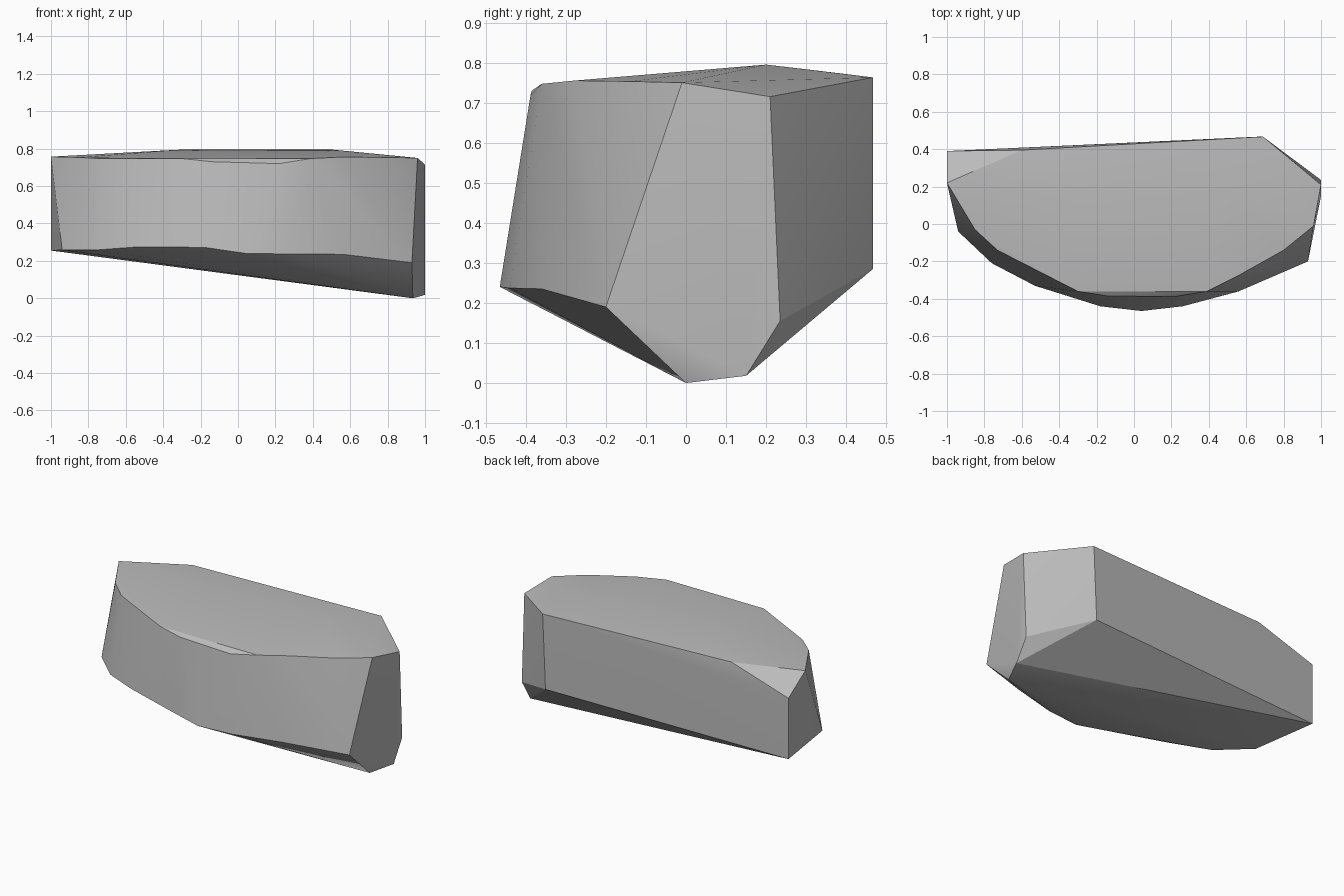
import bpy
import bmesh
import math

cube = bpy.data.objects.get("Cube")
if cube:
    bpy.data.objects.remove(cube, do_unlink=True)

# Upper rim of the curved front wall, left end to right end
upper_rim = [(-1, .22, .757), (-.85, -.03, .753), (-.73, -.14, .746),
             (-.3, -.36, .747), (.39, -.36, .747), (.55, -.28, .755),
             (.8, -.14, .753), (.96, -.01, .75)]
# Chipped lip at the front of the top
chip = [(-.14, -.385, .73), (.22, -.388, .72)]
# Lower rim of the front wall
lower_rim = [(-.94, -.04, .258), (-.76, -.21, .258), (-.53, -.33, .275),
             (-.18, -.44, .272), (.04, -.465, .24), (.26, -.44, .237),
             (.56, -.36, .235), (.93, -.2, .19)]
# Broken back wall, including the cut corner
back = [(1, .21, .715), (.69, .467, .763), (.67, .467, .285), (1, .235, .155),
        (-.6, .395, .772), (-1, .39, .645), (-1, .39, .255)]
# Low keel point and slight crown
keel = [(.935, 0, 0), (1, .15, .018)]
crown = [(-.3, .2, .795), (.5, .2, .795), (.1, .1, .79)]

bm = bmesh.new()
for co in upper_rim + chip + lower_rim + back + keel + crown:
    bm.verts.new(co)
result = bmesh.ops.convex_hull(bm, input=bm.verts[:])
loose = [v for v in bm.verts if not v.link_faces]
bmesh.ops.delete(bm, geom=loose, context='VERTS')
bmesh.ops.dissolve_limit(bm, angle_limit=math.radians(1),
                         verts=bm.verts[:], edges=bm.edges[:])
bmesh.ops.recalc_face_normals(bm, faces=bm.faces[:])
mesh = bpy.data.meshes.new("rock_slab")
bm.to_mesh(mesh)
bm.free()

# Plain stone colour
stone = bpy.data.materials.new("stone_grey")
stone.use_nodes = True
colour = (.5, .5, .5, 1)
stone.diffuse_color = colour
stone.node_tree.nodes["Principled BSDF"].inputs["Base Color"].default_value = colour
mesh.materials.append(stone)

rock = bpy.data.objects.new("rock_slab", mesh)
bpy.context.collection.objects.link(rock)
bpy.context.view_layer.objects.active = rock
rock.select_set(True)
bpy.ops.object.shade_smooth_by_angle(angle=math.radians(25))
